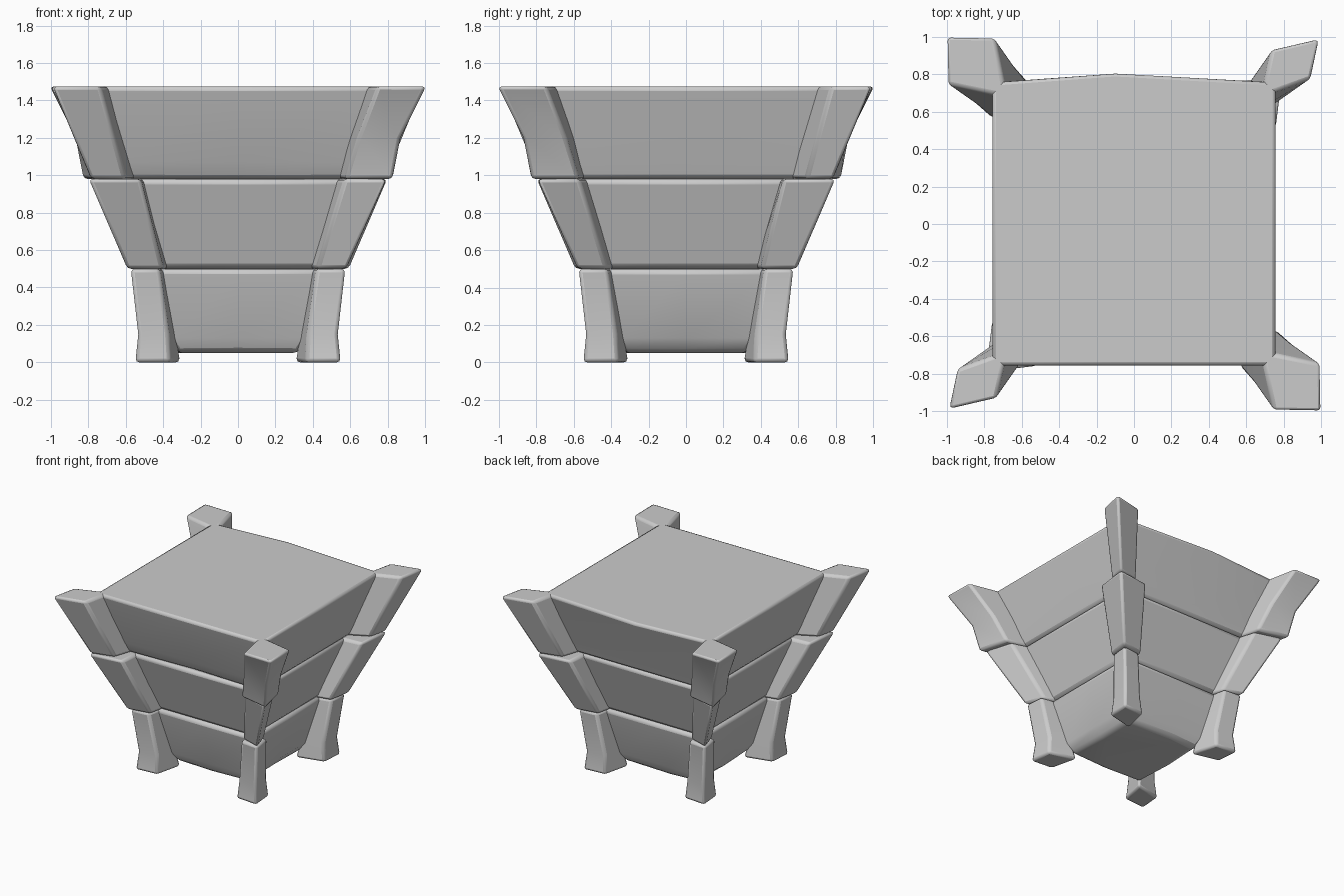
import bpy, bmesh

if "Cube" in bpy.data.objects:
    bpy.data.objects.remove(bpy.data.objects["Cube"])

def loft(name, rings, bevel):
    """Closed solid through rings of (x, y, z) points, with rounded edges."""
    bm = bmesh.new()
    loops = [[bm.verts.new(p) for p in r] for r in rings]
    n = len(loops[0])
    for a, b in zip(loops, loops[1:]):
        for i in range(n):
            bm.faces.new((a[i], a[(i + 1) % n], b[(i + 1) % n], b[i]))
    bm.faces.new(loops[0][::-1])
    bm.faces.new(loops[-1])
    bmesh.ops.recalc_face_normals(bm, faces=bm.faces)
    me = bpy.data.meshes.new(name)
    bm.to_mesh(me)
    bm.free()
    ob = bpy.data.objects.new(name, me)
    bpy.context.collection.objects.link(ob)
    m = ob.modifiers.new("bevel", 'BEVEL')
    m.width, m.segments = bevel, 2
    m.limit_method, m.angle_limit = 'ANGLE', 0.6
    bpy.context.view_layer.objects.active = ob
    ob.select_set(True)
    bpy.ops.object.shade_smooth_by_angle(angle=1.0)
    ob.select_set(False)
    return ob

def body_ring(h, z, mids=(0, 0, 0, 0)):
    """Square ring with its side middles pushed out: front, right, back, left."""
    f, r, b, l = (h + m for m in mids)
    return [(-h, -h, z), (0, -f, z), (h, -h, z), (r, 0, z),
            (h, h, z), (-0.1, b, z), (-h, h, z), (-l, 0, z)]

# Three flared body tiers with softened lower edges
loft("body_lower", [body_ring(.325, .05, (.02, -.01, .02, .02)),
                    body_ring(.375, .13), body_ring(.465, .5)], .03)
loft("body_middle", [body_ring(.45, .5), body_ring(.615, .98)], .03)
loft("body_upper", [body_ring(.605, .98, (-.025, 0, 0, 0)),
                    body_ring(.637, 1.07),
                    body_ring(.764, 1.475, (0, 0, .05, 0))], .025)

# Corner post sections: z, outer corner, side point (near, far), inner corner
low = [(0, .55, .36, .535, .305), (.15, .535, .37, .52, .33),
       (.5, .575, .42, .56, .39)]
mid_wide = [(.5, .595, .40, .56, .36), (.98, .80, .52, .765, .50)]
mid_slim = [(.5, .585, .42, .53, .36), (.98, .80, .57, .73, .50)]
top_wide = [(.98, .83, .57, .77, .53), (1.2, .87, .64, .85, .58),
            (1.475, 1.005, .745, 1.0, .68)]
top_slim = [(.98, .79, .60, .74, .53), (1.475, .995, .735, .935, .68)]

def post(name, sections, sx, sy, skew=0):
    # skew narrows the second side point of slim blocks
    loft(name, [[(sx * o, sy * o, z), (sx * a, sy * b, z),
                 (sx * i, sy * i, z), (sx * (b + skew / 3), sy * (a + skew), z)]
                for z, o, a, b, i in sections], .02)

# Wide and slim blocks alternate around the corners and between tiers
for sx in (-1, 1):
    for sy in (-1, 1):
        same = sx == sy
        where = ("back" if sy > 0 else "front") + ("_right" if sx > 0 else "_left")
        post("post_lower_" + where, low, sx, sy)
        post("post_middle_" + where, mid_wide if same else mid_slim, sx, sy)
        post("post_upper_" + where, top_slim if same else top_wide, sx, sy,
             .04 if same else 0)
